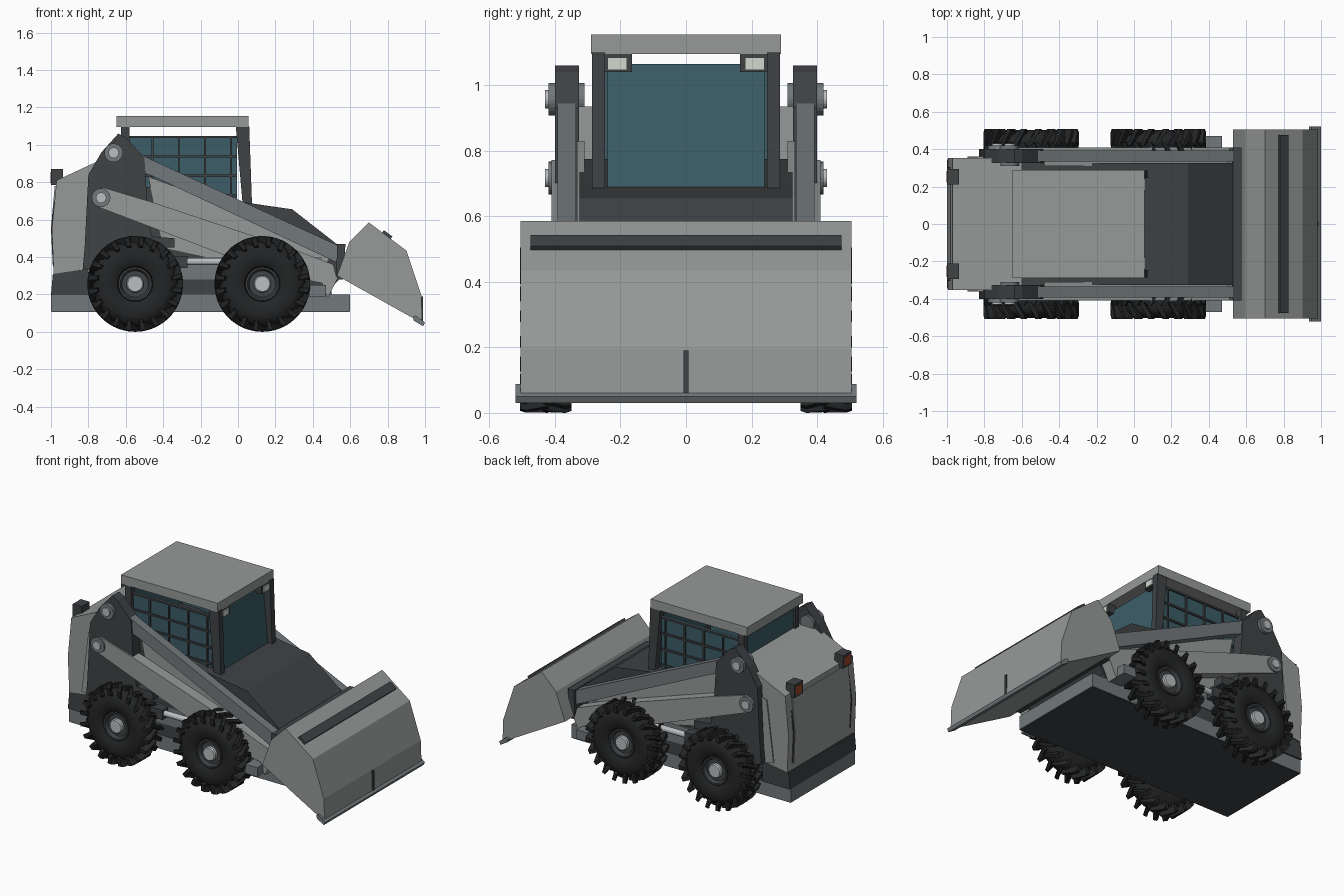
import bpy, bmesh
from math import sin, cos, pi, radians
from mathutils import Vector, Matrix

if "Cube" in bpy.data.objects:
    bpy.data.objects.remove(bpy.data.objects["Cube"])


def mat(name, r, g, b):
    m = bpy.data.materials.new(name)
    m.diffuse_color = (r, g, b, 1)
    m.use_nodes = True
    m.node_tree.nodes["Principled BSDF"].inputs["Base Color"].default_value = m.diffuse_color
    return m


LIGHT = mat("light_grey", .31, .32, .32)
STEEL = mat("steel_grey", .17, .19, .20)
DARK = mat("dark_grey", .05, .054, .06)
TYRE = mat("rubber", .017, .018, .019)
GLASS = mat("teal_glass", .045, .11, .135)
PALE = mat("pale_lamp", .65, .68, .62)
RED = mat("red_lamp", .35, .06, .02)
METAL = mat("bare_metal", .5, .51, .52)


def finish(name, bm, m):
    bmesh.ops.recalc_face_normals(bm, faces=bm.faces)
    me = bpy.data.meshes.new(name)
    bm.to_mesh(me)
    bm.free()
    me.materials.append(m)
    ob = bpy.data.objects.new(name, me)
    bpy.context.collection.objects.link(ob)
    return ob


def prism(name, pts, y0, y1, m):
    """Extrude an x-z profile from y0 to y1."""
    bm = bmesh.new()
    a = [bm.verts.new((x, y0, z)) for x, z in pts]
    b = [bm.verts.new((x, y1, z)) for x, z in pts]
    bm.faces.new(a)
    bm.faces.new(b)
    n = len(pts)
    for i in range(n):
        j = (i + 1) % n
        bm.faces.new((a[i], a[j], b[j], b[i]))
    return finish(name, bm, m)


def pair(name, pts, y0, y1, m):
    prism(name + "_right", pts, -y0, -y1, m)
    prism(name + "_left", pts, y0, y1, m)


def rect(x0, x1, z0, z1):
    return [(x0, z0), (x1, z0), (x1, z1), (x0, z1)]


def circle(x, z, r, n=24):
    return [(x + r * cos(2 * pi * i / n), z + r * sin(2 * pi * i / n)) for i in range(n)]


def bar(p, q, w):
    """Profile of a straight strip from p to q."""
    p, q = Vector(p), Vector(q)
    d = (q - p).normalized() * w / 2
    o = Vector((-d.y, d.x))
    return [tuple(v) for v in (p + o, q + o, q - o, p - o)]


# Chassis and body
prism("chassis", rect(-1, .6, .11, .2), -.335, .335, STEEL)
prism("belly_plate", rect(-.995, .595, .106, .112), -.33, .33, DARK)
prism("lower_frame", rect(-.8, .5, .2, .28), -.33, .33, DARK)
prism("front_body", [(-.7, .28), (-.7, .775), (-.45, .775), (-.02, .70), (.29, .655), (.54, .46),
                     (.54, .28), (.47, .2), (-.6, .2)], -.325, .325, DARK)
prism("rear_bumper", [(-1, .2), (-.8, .2), (-.8, .34), (-.99, .31)], -.345, .345, DARK)
prism("rear_body", [(-.985, .31), (-.995, .55), (-.97, .81), (-.70, .935), (-.6, .935), (-.6, .45),
                    (-.79, .42), (-.85, .33)], -.352, .352, LIGHT)
prism("rear_door", [(-.99, .35), (-1, .55), (-.98, .78), (-.96, .78), (-.96, .35)], -.29, .29, LIGHT)
pair("door_seam", [(-.99, .36), (-1, .55), (-.982, .70), (-.96, .70), (-.96, .36)], .295, .305, DARK)
pair("rear_side_cover", [(-.89, .35), (-.84, .75), (-.7, .80), (-.7, .45), (-.8, .33)], .33, .36, LIGHT)
pair("body_side_panel", [(-.48, .83), (-.02, .66), (.5, .42), (.42, .27), (-.4, .45)], .31, .333, LIGHT)
pair("lower_side_panel", rect(-.75, .45, .28, .4), .3, .335, STEEL)
pair("tail_lamp_housing", rect(-1, -.935, .785, .87), .21, .295, DARK)
pair("tail_lamp", rect(-1.002, -.99, .797, .855), .222, .283, RED)

# Cab: roof, pillars, glazing and window guard
prism("cab_roof", rect(-.65, .055, 1.095, 1.155), -.29, .29, LIGHT)
pair("front_pillar", [(-.012, 1.1), (.06, 1.1), (.075, .68), (.025, .68)], .247, .287, DARK)
pair("rear_pillar", rect(-.625, -.58, .75, 1.1), .247, .287, DARK)
pair("side_glass", rect(-.58, -.005, .69, 1.048), .25, .262, GLASS)
prism("front_glass", [(.0, 1.065), (.015, 1.065), (.05, .685), (.03, .685)], -.24, .24, GLASS)
prism("rear_glass", rect(-.61, -.595, .75, 1.06), -.25, .25, GLASS)
for i in range(5):
    x = -.572 + i * .14
    if i < 4:
        pair(f"guard_upright_{i}", rect(x + .11, x + .12, .69, 1.048), .255, .272, DARK)
    if i < 4:
        z = .73 + i * .104
        pair(f"guard_rail_{i}", rect(-.58, -.005, z - .006, z + .006), .255, .272, DARK)
pair("work_lamp_housing", rect(.0, .055, 1.04, 1.096), .165, .247, DARK)
pair("work_lamp", rect(.05, .062, 1.046, 1.084), .18, .24, PALE)

# Lift towers, arms and pivots
pair("lift_tower", [(-.64, 1.06), (-.6, 1.04), (-.5, .93), (-.48, .6), (-.46, .51), (-.34, .5), (-.34, .45),
                    (-.5, .45), (-.72, .38), (-.79, .33), (-.83, .34), (-.82, .45), (-.8, .84), (-.73, .96)],
     .326, .40, DARK)
pair("upper_arm", [(-.68, 1.0), (-.63, 1.0), (-.44, .91), (.545, .457), (.53, .37), (-.45, .83), (-.68, .91)],
     .335, .392, STEEL)
pair("lower_arm", [(-.765, .755), (-.72, .772), (-.48, .70), (.3, .44), (.51, .36), (.53, .28), (.48, .18),
                   (.45, .26), (.3, .29), (-.02, .39), (-.75, .668), (-.78, .71)], .338, .41, LIGHT)
for label, x, z in (("upper", -.665, .957), ("lower", -.732, .717)):
    pair(label + "_pivot_boss", circle(x, z, .05), .31, .42, STEEL)
    pair(label + "_pivot_cap", circle(x, z, .028), .41, .43, METAL)

# Hydraulic cylinder between the wheels, and front steps
pair("cylinder_body", rect(-.42, -.27, .34, .405), .345, .40, DARK)
pair("front_step", rect(.38, .47, .19, .25), .33, .47, STEEL)
for s, side in ((-1, "right"), (1, "left")):
    bm = bmesh.new()
    M = Matrix.Translation((-.15, s * .375, .375)) @ Matrix.Rotation(pi / 2, 4, 'Y')
    bmesh.ops.create_cone(bm, cap_ends=True, segments=16, radius1=.019, radius2=.019, depth=.3, matrix=M)
    finish("cylinder_rod_" + side, bm, METAL)

# Bucket with mounting plate, cutting edge and grip bar
prism("bucket_mount", [(.525, .28), (.56, .28), (.575, .47), (.53, .47)], -.41, .41, DARK)
prism("bucket", [(.53, .3), (.595, .48), (.7, .585), (.9, .435), (.98, .195), (.985, .06), (.95, .065)],
      -.505, .505, LIGHT)
prism("cutting_edge", [(.935, .08), (.95, .088), (1, .05), (.99, .03), (.94, .06)], -.52, .52, STEEL)
prism("bucket_bar", bar((.775, .536), (.82, .502), .018), -.475, .475, DARK)
prism("bucket_rib", rect(.97, .99, .06, .19), -.007, .007, DARK)


# Wheels: turned tyre, staggered lugs, rim and hub
def lathe(name, prof, x, z, s, m, n=36):
    """Turn a (radius, y) profile about the y axis."""
    bm = bmesh.new()
    rings = [[bm.verts.new((x + r * cos(2 * pi * i / n), s * y, z + r * sin(2 * pi * i / n)))
              for i in range(n)] for r, y in prof]
    for a, b in zip(rings, rings[1:]):
        for i in range(n):
            j = (i + 1) % n
            bm.faces.new((a[i], a[j], b[j], b[i]))
    bm.faces.new(rings[0])
    bm.faces.new(rings[-1])
    ob = finish(name, bm, m)
    bpy.context.view_layer.objects.active = ob
    ob.select_set(True)
    bpy.ops.object.shade_smooth_by_angle(angle=radians(35))
    ob.select_set(False)


def lugs(name, x, z, s, n=20):
    bm = bmesh.new()
    for k in range(2 * n):
        outer = k % 2
        a = pi * k / n
        ye, yc = (.507, .42) if outer else (.35, .437)
        yk = .49 if outer else .367
        vs = []
        # section stations: sidewall foot, shoulder, tread centre
        for y, r0, r1, da in ((ye, .19, .205, 0), (ye, .215, .25, .02),
                              (yk, .215, .256, .04), (yc, .215, .256, .2)):
            row = []
            for r, t in ((r0, -.06), (r1, -.05), (r1, .05), (r0, .06)):
                ang = a + da + t
                row.append(bm.verts.new((x + r * cos(ang), s * y, z + r * sin(ang))))
            vs.append(row)
        # sidewall foot is pushed inward so the lug wraps round the shoulder
        for v in (vs[0][0], vs[0][3], vs[1][0], vs[1][3]):
            v.co.y += s * (-.025 if outer else .025)
        for p, q in zip(vs, vs[1:]):
            for i in range(4):
                j = (i + 1) % 4
                bm.faces.new((p[i], p[j], q[j], q[i]))
        bm.faces.new(vs[0])
        bm.faces.new(vs[-1])
    finish(name, bm, TYRE)


for end, x in (("rear", -.55), ("front", .13)):
    for s, side in ((-1, "right"), (1, "left")):
        tag = f"{end}_{side}"
        lathe("tyre_" + tag, [(.09, .37), (.12, .355), (.17, .355), (.205, .37), (.225, .395), (.23, .43),
                              (.225, .465), (.205, .488), (.17, .502), (.12, .50), (.095, .485), (.088, .46)],
              x, .256, s, TYRE)
        lugs("tyre_lugs_" + tag, x, .256, s)
        lathe("rim_" + tag, [(.09, .44), (.09, .488), (.08, .488), (.07, .468)], x, .256, s, DARK)
        lathe("hub_" + tag, [(.046, .33), (.046, .485), (.04, .492)], x, .256, s, METAL)
